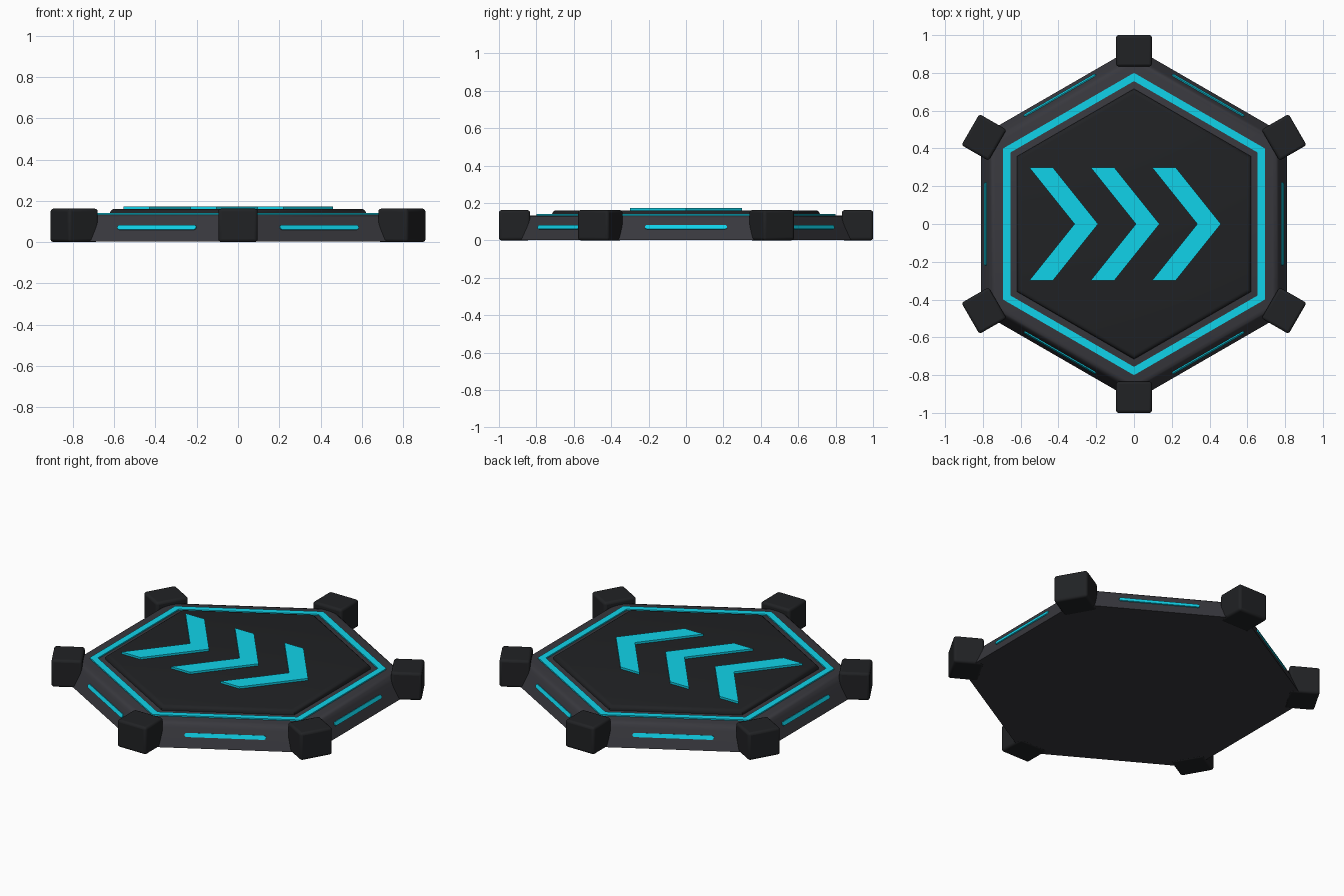
import bpy, bmesh
from math import pi, cos, sin, atan2, radians
from mathutils import Matrix

if "Cube" in bpy.data.objects:
    bpy.data.objects.remove(bpy.data.objects["Cube"])

def material(name, rgb):
    m = bpy.data.materials.new(name)
    m.diffuse_color = (*rgb, 1)
    m.use_nodes = True
    m.node_tree.nodes["Principled BSDF"].inputs["Base Color"].default_value = m.diffuse_color
    return m

BODY = material("charcoal", (0.04, 0.04, 0.048))
DARK = material("near_black", (0.015, 0.016, 0.018))
CYAN = material("cyan", (0.005, 0.65, 0.82))

def finish(name, bm, mat, bevel=0, segments=3, matrix=None):
    bmesh.ops.recalc_face_normals(bm, faces=bm.faces[:])
    if matrix:
        bm.transform(matrix)
    mesh = bpy.data.meshes.new(name)
    bm.to_mesh(mesh)
    bm.free()
    mesh.materials.append(mat)
    ob = bpy.data.objects.new(name, mesh)
    bpy.context.collection.objects.link(ob)
    if bevel:
        mod = ob.modifiers.new("bevel", 'BEVEL')
        mod.width, mod.segments = bevel, segments
        mod.limit_method, mod.angle_limit = 'ANGLE', radians(61)
    bpy.ops.object.select_all(action='DESELECT')
    ob.select_set(True)
    bpy.context.view_layer.objects.active = ob
    bpy.ops.object.shade_smooth_by_angle(angle=radians(35))
    return ob

def hex_lathe(profile, closed=False):
    """Sweep (apothem, z) points round a hexagon with a corner on +y."""
    bm = bmesh.new()
    rings = [[bm.verts.new((a / cos(pi/6) * cos(pi/6 + i*pi/3),
                            a / cos(pi/6) * sin(pi/6 + i*pi/3), z)) for i in range(6)]
             for a, z in profile]
    pairs = list(zip(rings, rings[1:]))
    if closed:
        pairs.append((rings[-1], rings[0]))
    else:
        bm.faces.new(rings[0])
        bm.faces.new(rings[-1])
    for lo, hi in pairs:
        for i in range(6):
            j = (i + 1) % 6
            bm.faces.new((lo[i], lo[j], hi[j], hi[i]))
    return bm

def prism(points, z0, z1):
    bm = bmesh.new()
    face = bm.faces.new([bm.verts.new((x, y, z0)) for x, y in points])
    ext = bmesh.ops.extrude_face_region(bm, geom=[face])
    top = [v for v in ext["geom"] if isinstance(v, bmesh.types.BMVert)]
    bmesh.ops.translate(bm, verts=top, vec=(0, 0, z1 - z0))
    return bm

# Sloped base with a rounded shoulder
slope = [(0.81, 0.003), (0.77, 0.105)]
shoulder = [(0.763, 0.119), (0.752, 0.129), (0.735, 0.134)]
finish("base", hex_lathe(slope + shoulder), BODY)

# Glowing border ring
finish("border_ring", hex_lathe([(0.693, 0.125), (0.693, 0.141),
                                 (0.655, 0.141), (0.655, 0.125)], True), CYAN)

# Raised top panel with softened rim
finish("top_panel", hex_lathe([(0.62, 0.125), (0.62, 0.143), (0.615, 0.153),
                               (0.607, 0.159), (0.597, 0.161)]), DARK)

# Direction chevrons
for k in range(3):
    x = -0.555 + 0.325 * k
    pts = [(x, 0.3), (x + 0.125, 0.3), (x + 0.365, 0),
           (x + 0.125, -0.3), (x, -0.3), (x + 0.24, 0)]
    finish(f"chevron_{k + 1}", prism(pts, 0.155, 0.173), CYAN)

tilt = atan2(0.04, 0.102)
for k in range(6):
    # Corner blocks
    bm = bmesh.new()
    bmesh.ops.create_cube(bm, size=1, matrix=Matrix.Translation((0.917, 0, 0.081))
                          @ Matrix.Diagonal((0.166, 0.19, 0.162, 1)))
    finish(f"corner_block_{k + 1}", bm, DARK, 0.014, 3,
           Matrix.Rotation(pi/6 + k*pi/3, 4, 'Z'))

    # Side light strips with round ends, lying on the sloped faces
    r, half = 0.0115, 0.22
    arc = [pi * i / 8 for i in range(9)]
    pts = [(r * cos(a), half - r + r * sin(a)) for a in arc]
    pts += [(-r * cos(a), -half + r - r * sin(a)) for a in arc]
    place = (Matrix.Rotation(k*pi/3, 4, 'Z') @ Matrix.Translation((0.784, 0, 0.07))
             @ Matrix.Rotation(pi/2 - tilt, 4, 'Y'))
    finish(f"light_strip_{k + 1}", prism(pts, -0.006, 0.006), CYAN, 0, 1, place)
